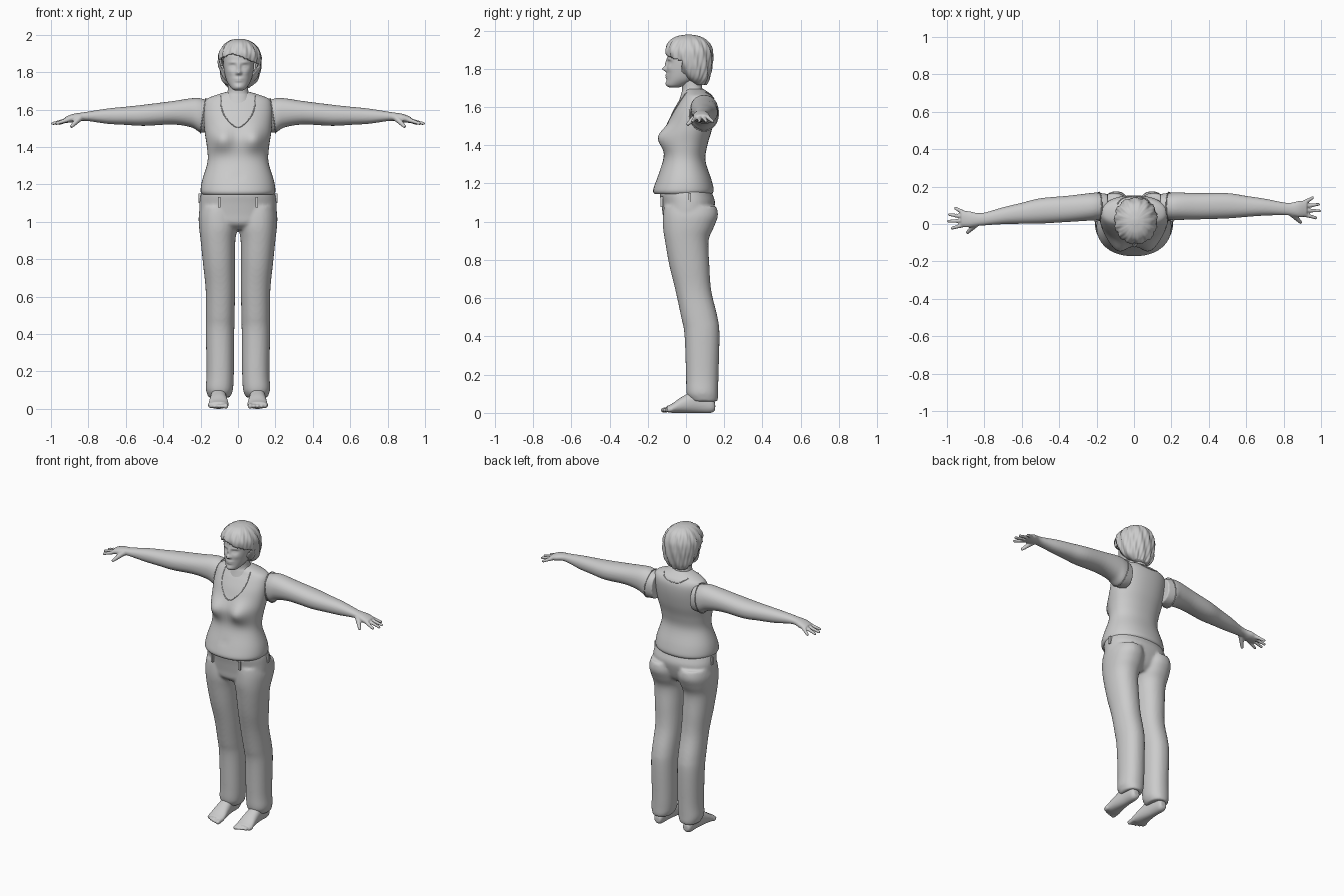
import bpy, bmesh, math
from mathutils import Vector
from mathutils.bvhtree import BVHTree

if "Cube" in bpy.data.objects:
    bpy.data.objects.remove(bpy.data.objects["Cube"])

grey = bpy.data.materials.new("plain_grey")
grey.use_nodes = True
grey.diffuse_color = (0.6, 0.6, 0.6, 1)
grey.node_tree.nodes["Principled BSDF"].inputs["Base Color"].default_value = (0.6, 0.6, 0.6, 1)
AXES = {"x": (1, 2, 0), "y": (0, 2, 1), "z": (0, 1, 2)}


def smooth_rows(rows, steps):
    """Catmull-Rom interpolation between section rows."""
    out = []
    for i in range(len(rows) - 1):
        quad = [rows[max(i - 1, 0)], rows[i], rows[i + 1], rows[min(i + 2, len(rows) - 1)]]
        for k in range(steps):
            t = k / steps
            out.append([b + t / 2 * (c - a + t * (2 * a - 5 * b + 4 * c - d + t * (3 * (b - c) + d - a)))
                        for a, b, c, d in zip(*quad)])
    return out + [list(rows[-1])]


def loft(bm, axis, rows, steps=5, segs=48, power=2.2):
    """Sweep rounded sections; each row is position, then low and high bounds of two axes."""
    ia, ib, it = AXES[axis]
    rings = []
    for t, a0, a1, b0, b1 in smooth_rows(rows, steps):
        ring = []
        for s in range(segs):
            ang = math.tau * s / segs
            c, n = math.cos(ang), math.sin(ang)
            p = [0, 0, 0]
            p[ia] = (a0 + a1) / 2 + (a1 - a0) / 2 * math.copysign(abs(c) ** (2 / power), c)
            p[ib] = (b0 + b1) / 2 + (b1 - b0) / 2 * math.copysign(abs(n) ** (2 / power), n)
            p[it] = t
            ring.append(bm.verts.new(p))
        rings.append(ring)
    for low, high in zip(rings, rings[1:]):
        for s in range(segs):
            e = (s + 1) % segs
            bm.faces.new((low[s], low[e], high[e], high[s]))
    bm.faces.new(rings[0])
    bm.faces.new(rings[-1])


def symmetric(rows):
    return [(z, -w, w, front, back) for z, w, front, back in rows]


def digit(bm, start, end, r0, r1):
    """Tapered finger or toe with rounded end."""
    start, end = Vector(start), Vector(end)
    for k in range(9):
        spot = start.lerp(end, k / 8)
        made = bmesh.ops.create_uvsphere(bm, u_segments=12, v_segments=8, radius=r0 + (r1 - r0) * k / 8)
        bmesh.ops.translate(bm, verts=made["verts"], vec=spot)


def bump(bm, spots):
    """Push the front outward in soft bumps: x, z, width, height, amount."""
    for v in bm.verts:
        if v.co.y < 0:
            v.co.y -= sum(d * math.exp(-((v.co.x - x) / w) ** 2 - ((v.co.z - z) / h) ** 2)
                          for x, z, w, h, d in spots)


def finish(name, bm, voxel=0):
    bmesh.ops.recalc_face_normals(bm, faces=bm.faces)
    mesh = bpy.data.meshes.new(name)
    bm.to_mesh(mesh)
    bm.free()
    for p in mesh.polygons:
        p.use_smooth = True
    mesh.materials.append(grey)
    obj = bpy.data.objects.new(name, mesh)
    bpy.context.collection.objects.link(obj)
    if voxel:
        rem = obj.modifiers.new("fuse", "REMESH")
        rem.mode, rem.voxel_size, rem.use_smooth_shade = "VOXEL", voxel, True
        soft = obj.modifiers.new("soften", "SMOOTH")
        soft.factor, soft.iterations = 0.5, 4
    return obj


def seam(name, points, closed=False):
    """Thin piping along a path."""
    curve = bpy.data.curves.new(name, "CURVE")
    curve.dimensions, curve.bevel_depth, curve.bevel_resolution = "3D", 0.003, 1
    line = curve.splines.new("POLY")
    line.points.add(len(points) - 1)
    for p, co in zip(line.points, points):
        p.co = (*co, 1)
    line.use_cyclic_u = closed
    curve.materials.append(grey)
    bpy.context.collection.objects.link(bpy.data.objects.new(name, curve))


# Tank top with bust
bm = bmesh.new()
loft(bm, "z", symmetric([
    (1.145, .19, -.165, .135), (1.165, .2, -.172, .145), (1.22, .192, -.155, .133), (1.32, .163, -.12, .102),
    (1.4, .166, -.11, .112), (1.48, .178, -.1, .135), (1.56, .184, -.077, .15), (1.62, .182, -.045, .152),
    (1.655, .168, -.022, .14), (1.675, .125, -.012, .12), (1.695, .06, 0, .09)]))
bump(bm, [(s * .085, 1.44, .06, .06, .052) for s in (-1, 1)] + [(0, 1.24, .02, .02, -.006)])
tree = BVHTree.FromBMesh(bm)
finish("tank_top", bm)


def wrap(path, side):
    """Drop a front or back path onto the tank top."""
    hits = [tree.ray_cast(Vector((x, side, z)), Vector((0, -side, 0)))[0] for x, z in smooth_rows(path, 6)]
    return [h for h in hits if h]


half = [(.09, 1.675), (.088, 1.61), (.06, 1.55)]
seam("front_neckline", wrap(half + [(0, 1.505)] + [(-x, z) for x, z in half[::-1]], -1))
seam("back_neckline", wrap([(.09, 1.675), (.05, 1.65), (0, 1.643), (-.05, 1.65), (-.09, 1.675)], 1))

# Trousers: pelvis and two legs fused
bm = bmesh.new()
loft(bm, "z", symmetric([
    (.96, .12, -.08, .09), (.99, .185, -.115, .12), (1.04, .206, -.122, .14), (1.1, .206, -.13, .152),
    (1.14, .2, -.137, .14), (1.165, .192, -.135, .13)]))
leg = [(1.08, .01, .2, -.115, .16), (1.03, .002, .21, -.12, .167), (.97, .002, .208, -.12, .145),
       (.9, .014, .2, -.11, .118), (.775, .016, .187, -.088, .122), (.64, .016, .173, -.055, .132),
       (.5, .018, .172, -.025, .165), (.41, .02, .172, -.008, .175), (.2, .022, .168, 0, .17),
       (.11, .026, .172, .002, .168), (.08, .034, .165, .012, .168), (.06, .045, .158, .03, .163)]
for s in (-1, 1):
    loft(bm, "z", [(z, s * a, s * b, f, k) for z, a, b, f, k in leg])
finish("trousers", bm, .009)

# Belt loops
for s in (-1, 1):
    for label, spot, size in (("front", (s * .1, -.127, 1.105), (.014, .014, .055)),
                              ("side", (s * .205, .02, 1.125), (.014, .014, .05))):
        bm = bmesh.new()
        bmesh.ops.create_cube(bm, size=1)
        bmesh.ops.scale(bm, verts=bm.verts, vec=size)
        bmesh.ops.translate(bm, verts=bm.verts, vec=spot)
        obj = finish(("left_" if s > 0 else "right_") + label + "_belt_loop", bm)
        for p in obj.data.polygons:
            p.use_smooth = False

# Arms with hands, feet with toes
arm = [(.14, .03, .16, 1.48, 1.64), (.2, .02, .168, 1.478, 1.66), (.25, .022, .168, 1.505, 1.66),
       (.35, .025, .165, 1.52, 1.645), (.5, .03, .165, 1.513, 1.626), (.6, .038, .15, 1.518, 1.615),
       (.7, .045, .135, 1.524, 1.605), (.82, .047, .113, 1.54, 1.586), (.88, .037, .123, 1.532, 1.577),
       (.925, .04, .125, 1.528, 1.56)]
foot = [(.153, .085, .125, .015, .05), (.13, .075, .138, 0, .09), (.06, .067, .143, 0, .12),
        (-.02, .056, .152, 0, .085), (-.07, .05, .158, 0, .05), (-.1, .055, .155, .004, .036)]
for s, side in ((1, "left_"), (-1, "right_")):
    bm = bmesh.new()
    loft(bm, "x", arm)
    for base, tip, y in ((.05, .972, .033), (.073, .992, .07), (.095, .987, .105), (.115, .955, .14)):
        digit(bm, (.91, base, 1.545), (tip, y, 1.525), .0125, .009)
    digit(bm, (.845, .055, 1.555), (.89, .01, 1.51), .018, .01)
    for v in bm.verts:
        if s < 0:
            v.co.y -= .055 * min(max((v.co.x - .2) / .6, 0), 1)
        v.co.x *= s
    finish(side + "arm", bm, .005)
    ring = [math.tau * k / 40 for k in range(40)]
    seam(side + "armhole", [(s * (.187 - .015 * math.sin(a)), .094 + .076 * math.cos(a),
                             1.567 + .093 * math.sin(a)) for a in ring], True)
    bm = bmesh.new()
    loft(bm, "y", foot)
    for k in range(5):
        x = .065 + .0205 * k
        digit(bm, (x, -.075, .02), (x, -.118 + .0018 * k * k, .014), .015, .014 if k == 0 else .0105)
    for v in bm.verts:
        v.co.x *= s
    finish(side + "foot", bm, .005)

# Neck
bm = bmesh.new()
loft(bm, "z", symmetric([(1.62, .09, -.04, .13), (1.67, .07, -.025, .1), (1.7, .055, -.02, .085),
                         (1.78, .054, -.03, .08)]))
finish("neck", bm)

# Head with sculpted face
bm = bmesh.new()
loft(bm, "z", symmetric([
    (1.703, .022, -.088, -.035), (1.715, .04, -.1, .0), (1.75, .063, -.1, .07), (1.8, .077, -.1, .11),
    (1.85, .083, -.097, .12), (1.9, .08, -.09, .12), (1.945, .055, -.06, .09), (1.96, .02, -.01, .04)]),
    steps=8, segs=96)
features = [(0, 1.798, .012, .011, .022), (0, 1.825, .009, .025, .011), (0, 1.765, .024, .006, .008),
            (0, 1.753, .02, .006, .007), (0, 1.722, .02, .013, .006), (0, 1.759, .026, .002, -.004)]
for s in (-1, 1):
    features += [(s * .033, 1.832, .018, .011, -.011), (s * .033, 1.83, .011, .005, .007),
                 (s * .035, 1.852, .022, .007, .005), (s * .012, 1.793, .006, .006, .007),
                 (s * .045, 1.8, .018, .015, .004)]
bump(bm, features)
bmesh.ops.translate(bm, verts=bm.verts, vec=(.004, 0, 0))
finish("head", bm)

# Short swept hair with an opening for the face
bm = bmesh.new()
loft(bm, "z", [(1.715, -.05, .06, .05, .105), (1.75, -.08, .098, .0, .122), (1.8, -.094, .117, -.05, .134),
               (1.85, -.104, .123, -.092, .139), (1.9, -.1, .119, -.106, .136), (1.945, -.075, .093, -.085, .113),
               (1.969, -.044, .058, -.05, .075), (1.978, -.01, .022, -.005, .03)], steps=8, segs=96)
for v in bm.verts:
    ang = math.atan2(v.co.y - .02, v.co.x - .01)
    wave = .0035 * math.sin(13 * ang + 30 * v.co.z) + .002 * math.sin(29 * ang - 45 * v.co.z)
    fade = min(1, (1.98 - v.co.z) / .05)
    v.co += Vector((math.cos(ang), math.sin(ang), 0)) * wave * fade
opening = [f for f in bm.faces if f.calc_center_median().y < -.02
           and f.calc_center_median().z < 1.9 - .4 * abs(f.calc_center_median().x + .03)]
bmesh.ops.delete(bm, geom=opening, context="FACES")
hair = finish("hair", bm)
thick = hair.modifiers.new("thickness", "SOLIDIFY")
thick.thickness, thick.offset = .012, -1
